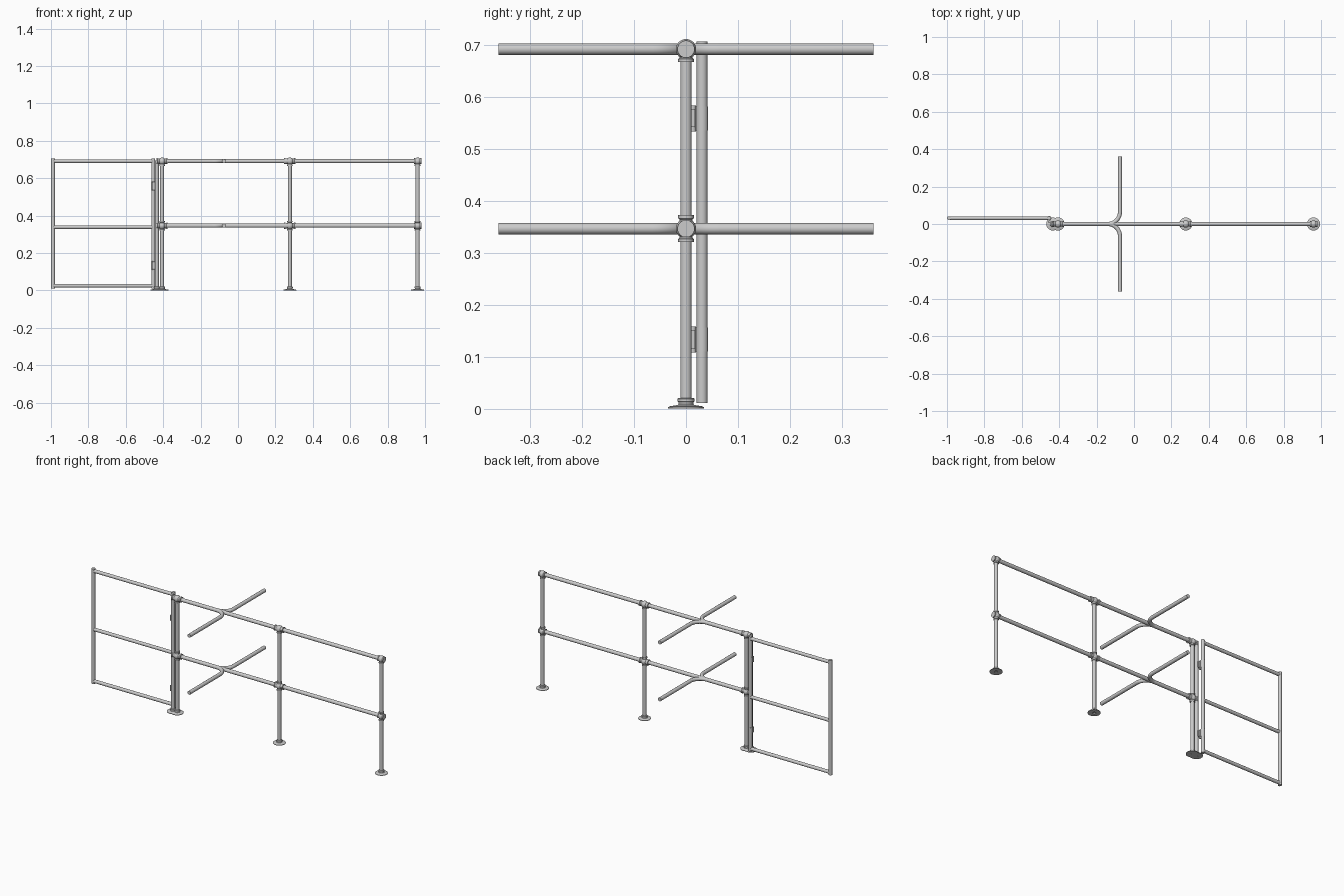
import bpy, math
from mathutils import Vector

if "Cube" in bpy.data.objects:
    bpy.data.objects.remove(bpy.data.objects["Cube"])

R = 0.011                      # tube radius
TOP, MID = 0.691, 0.346        # rail heights
POSTS = [-0.434, -0.406, 0.277, 0.96]


def smooth(ob):
    bpy.ops.object.select_all(action='DESELECT')
    ob.select_set(True)
    bpy.context.view_layer.objects.active = ob
    bpy.ops.object.shade_smooth_by_angle(angle=math.radians(35))


def tube(name, a, b, r=R, n=32):
    a, b = Vector(a), Vector(b)
    d = b - a
    bpy.ops.mesh.primitive_cylinder_add(vertices=n, radius=r, depth=d.length, location=(a + b) / 2)
    ob = bpy.context.object
    ob.name = name
    ob.rotation_euler = d.to_track_quat('Z', 'Y').to_euler()
    smooth(ob)
    return ob


def lathe(name, profile, loc, axis=(0, 0, 1), n=32):
    verts, faces, m = [], [], len(profile)
    for i in range(n):
        t = 2 * math.pi * i / n
        verts += [(r * math.cos(t), r * math.sin(t), z) for r, z in profile]
    for i in range(n):
        for j in range(m):
            k, l = (i + 1) % n, (j + 1) % m
            faces.append((i * m + j, k * m + j, k * m + l, i * m + l))
    me = bpy.data.meshes.new(name)
    me.from_pydata(verts, [], faces)
    ob = bpy.data.objects.new(name, me)
    bpy.context.collection.objects.link(ob)
    ob.location = loc
    ob.rotation_euler = Vector(axis).to_track_quat('Z', 'Y').to_euler()
    smooth(ob)
    return ob


def collar(name, loc, axis, r, half):
    # short sleeve with a raised lip at both ends
    lip = 0.006
    lathe(name, [(R - 0.001, -half), (r, -half), (r, -half + lip), (r - 0.0025, -half + lip + 0.002),
                 (r - 0.0025, half - lip - 0.002), (r, half - lip), (r, half), (R - 0.001, half)], loc, axis)


# Floor flanges and posts
flange = [(0.009, 0.0), (0.035, 0.0), (0.035, 0.003), (0.030, 0.005), (0.016, 0.007),
          (0.0145, 0.009), (0.0145, 0.013), (0.016, 0.014), (0.016, 0.019), (0.0145, 0.021), (0.009, 0.021)]
for i, x in enumerate(POSTS):
    tube(f"post_{i}", (x, 0, 0.004), (x, 0, 0.695))
    lathe(f"floor_flange_{i}", flange, (x, 0, 0))

# Pipe fittings where rails meet posts
for i, x in enumerate(POSTS[1:]):
    end = i == 2
    half = 0.02 if end else 0.03
    for level, z in (("upper", TOP), ("middle", MID)):
        collar(f"{level}_rail_fitting_{i}", (x, 0, z), (1, 0, 0), 0.0165, half)
        bpy.ops.mesh.primitive_uv_sphere_add(segments=32, ring_count=16, radius=0.0195, location=(x, 0, z))
        bpy.context.object.name = f"{level}_fitting_body_{i}"
        smooth(bpy.context.object)
    collar(f"upper_post_sleeve_{i}", (x, 0, TOP - 0.013), (0, 0, 1), 0.015, 0.012)
    collar(f"middle_post_sleeve_{i}", (x, 0, MID), (0, 0, 1), 0.015, 0.026)

# Long rails and swept side branches
for level, z in (("upper", TOP), ("middle", MID)):
    tube(f"{level}_rail", (-0.43, 0, z), (0.98, 0, z))
    for side, s in (("front", -1), ("back", 1)):
        rad = 0.065
        pts = [(-0.14 + rad * math.sin(t), s * rad * (1 - math.cos(t)))
               for t in [math.pi / 2 * k / 12 for k in range(13)]] + [(-0.075, s * 0.36)]
        cu = bpy.data.curves.new(f"{side}_{level}_branch", 'CURVE')
        cu.dimensions = '3D'
        cu.bevel_depth = R
        cu.bevel_resolution = 6
        cu.use_fill_caps = True
        sp = cu.splines.new('POLY')
        sp.points.add(len(pts) - 1)
        for p, (x, y) in zip(sp.points, pts):
            p.co = (x, y, z, 1)
        ob = bpy.data.objects.new(f"{side}_{level}_branch", cu)
        bpy.context.collection.objects.link(ob)
        bpy.ops.object.select_all(action='DESELECT')
        ob.select_set(True)
        bpy.context.view_layer.objects.active = ob
        bpy.ops.object.convert(target='MESH')
        smooth(bpy.context.object)

# Gate frame
GY, GL, GR, g = 0.031, -0.989, -0.453, 0.0105
for name, x in (("gate_outer_stile", GL), ("gate_hinge_stile", GR)):
    tube(name, (x, GY, 0.011), (x, GY, 0.706), g)
for name, z in (("gate_top_rail", 0.691), ("gate_middle_rail", 0.338), ("gate_bottom_rail", 0.025)):
    tube(name, (GL, GY, z), (GR, GY, z), 0.01)

# Gate hinges: knuckle on the stile, boss and strap to the post
for i, z in enumerate((0.133, 0.558)):
    tube(f"hinge_knuckle_{i}", (GR, GY, z - 0.023), (GR, GY, z + 0.023), 0.0115)
    tube(f"hinge_barrel_{i}", (-0.450, 0.013, z - 0.025), (-0.450, 0.013, z + 0.025), 0.006)
    bpy.ops.mesh.primitive_cube_add(size=1, location=(-0.446, 0.011, z))
    bpy.context.object.name = f"hinge_strap_{i}"
    bpy.context.object.scale = (0.024, 0.012, 0.034)
